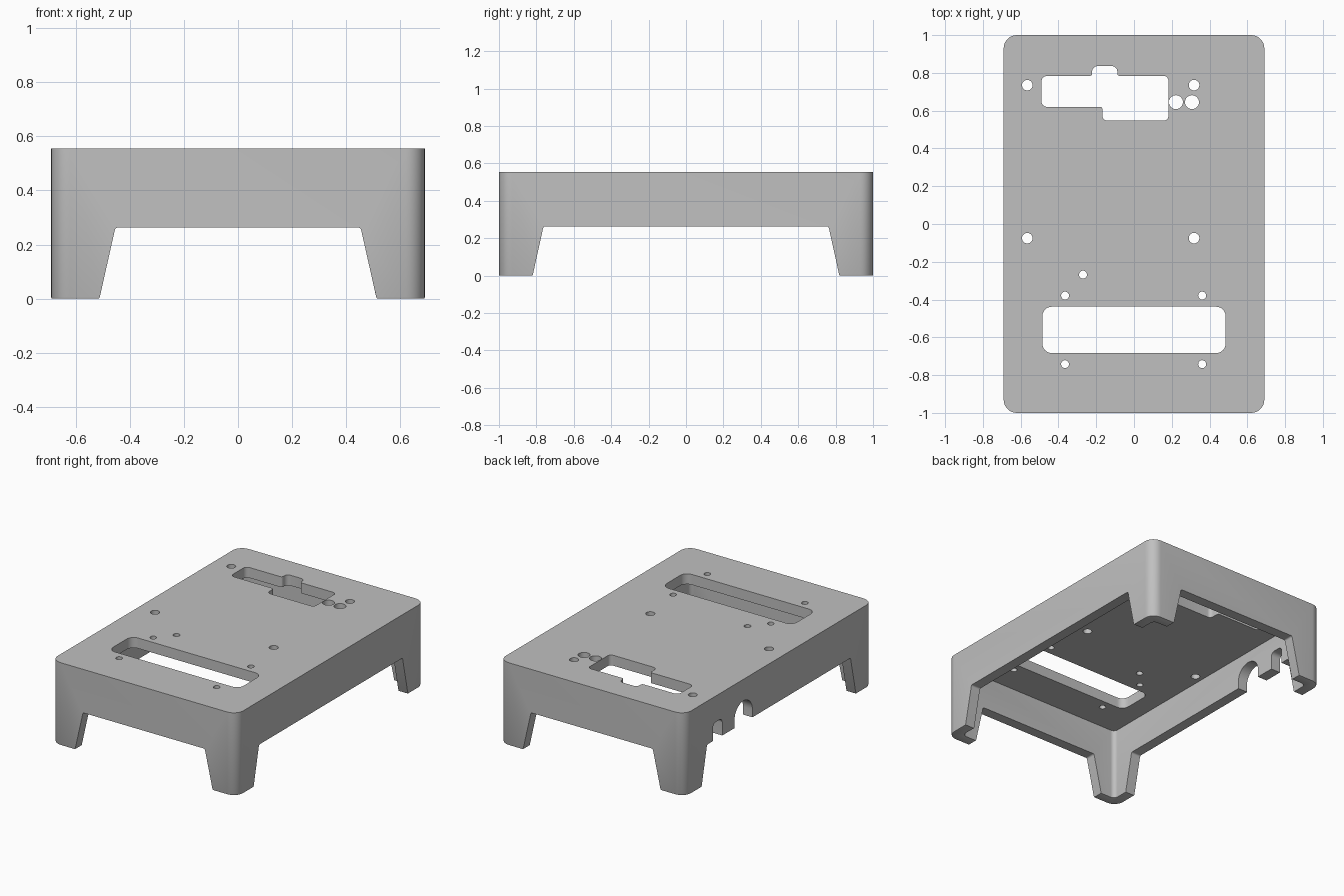
import bpy, bmesh, math
from mathutils import Vector

if "Cube" in bpy.data.objects:
    bpy.data.objects.remove(bpy.data.objects["Cube"], do_unlink=True)

W, L, H = 0.69, 1.0, 0.555      # half width, half length, height
WALL, PLATE = 0.07, 0.07
RAIL = 0.263                    # underside of the side walls


def fillet(corners, steps=8):
    """Round each (x, y, radius) corner of an outline."""
    out = []
    for i, (x, y, r) in enumerate(corners):
        p = Vector((x, y))
        a = (Vector(corners[i - 1][:2]) - p).normalized()
        b = (Vector(corners[(i + 1) % len(corners)][:2]) - p).normalized()
        if r == 0:
            out.append(p)
            continue
        half = a.angle(b) / 2
        t = r / math.tan(half)
        c = p + (a + b).normalized() * (r / math.sin(half))
        u, v = (p + a * t - c).normalized(), (p + b * t - c).normalized()
        turn = math.pi - 2 * half
        for k in range(steps + 1):
            f = k / steps
            arc = u * math.sin((1 - f) * turn) + v * math.sin(f * turn)
            out.append(c + arc * (r / math.sin(turn)))
    return out


def rect(x0, x1, y0, y1, r):
    return fillet([(x0, y0, r), (x1, y0, r), (x1, y1, r), (x0, y1, r)])


def circle(x, y, r, n=28):
    return [Vector((x + r * math.cos(math.tau * k / n),
                    y + r * math.sin(math.tau * k / n))) for k in range(n)]


def prism(name, outline, lo, hi, axis="z"):
    """Extrude an outline between two positions on an axis."""
    place = {"z": lambda p, w: (p.x, p.y, w),
             "y": lambda p, w: (p.x, w, p.y),
             "x": lambda p, w: (w, p.x, p.y)}[axis]
    bm = bmesh.new()
    ends = [[bm.verts.new(place(p, w)) for p in outline] for w in (lo, hi)]
    for ring in ends:
        bm.faces.new(ring)
    n = len(outline)
    for i in range(n):
        j = (i + 1) % n
        bm.faces.new((ends[0][i], ends[0][j], ends[1][j], ends[1][i]))
    bmesh.ops.recalc_face_normals(bm, faces=bm.faces)
    me = bpy.data.meshes.new(name)
    bm.to_mesh(me)
    bm.free()
    ob = bpy.data.objects.new(name, me)
    bpy.context.collection.objects.link(ob)
    return ob


def leg_gap(foot, top):
    """Tapered opening between two legs."""
    slope = (foot - top) / RAIL
    low = foot + slope * 0.1
    return fillet([(-low, -0.1, 0), (low, -0.1, 0),
                   (top, RAIL, 0.012), (-top, RAIL, 0.012)], 4)


# Outer body
body = prism("case_shell", rect(-W, W, -L, L, 0.07), 0, H)

# Hollow inside and leg openings
cutters = [
    prism("hollow_cutter", rect(-W + WALL, W - WALL, -L + WALL, L - WALL, 0.03),
          -0.1, H - PLATE),
    prism("front_gap_cutter", leg_gap(0.512, 0.453), -2, 2, "y"),
    prism("side_gap_cutter", leg_gap(0.82, 0.762), -2, 2, "x"),
]

# Cable arch and notch in the right wall
for name, y0, y1, top, r in (("arch_cutter", 0.28, 0.47, 0.41, 0.094),
                             ("notch_cutter", 0.6, 0.7, 0.38, 0.03)):
    shape = fillet([(y0, 0.2, 0), (y1, 0.2, 0), (y1, top, r), (y0, top, r)])
    cutters.append(prism(name, shape, -0.8, -0.58, "x"))

# Front display slot and stepped rear slot
cutters.append(prism("display_slot_cutter",
                     rect(-0.485, 0.485, -0.683, -0.438, 0.05), 0.4, 0.7))
stepped = [(-0.49, 0.62, 0.03), (-0.167, 0.62, 0.012), (-0.167, 0.547, 0.025),
           (0.182, 0.547, 0.025), (0.182, 0.784, 0.025), (-0.088, 0.784, 0.012),
           (-0.088, 0.836, 0.03), (-0.222, 0.836, 0.03), (-0.222, 0.784, 0.012),
           (-0.49, 0.784, 0.03)]
cutters.append(prism("stepped_slot_cutter", fillet(stepped, 6), 0.4, 0.7))

# Round holes in the top plate
holes = [(x, y, 0.028) for x in (-0.565, 0.318) for y in (0.735, -0.075)]
holes += [(x, y, 0.021) for x in (-0.365, 0.361) for y in (-0.379, -0.742)]
holes += [(0.222, 0.645, 0.037), (0.307, 0.645, 0.037), (-0.27, -0.268, 0.021)]
for hole in holes:
    cutters.append(prism("hole_cutter", circle(*hole), 0.4, 0.7))

for cutter in cutters:
    cutter.hide_render = True
    mod = body.modifiers.new(cutter.name, "BOOLEAN")
    mod.operation, mod.solver, mod.object = "DIFFERENCE", "EXACT", cutter

# Bake the cuts and remove the cutters
deps = bpy.context.evaluated_depsgraph_get()
baked = bpy.data.meshes.new_from_object(body.evaluated_get(deps))
body.modifiers.clear()
body.data = baked
for cutter in cutters:
    bpy.data.objects.remove(cutter, do_unlink=True)

# Softened feet
bm = bmesh.new()
bm.from_mesh(baked)
feet = [e for e in bm.edges if all(abs(v.co.z) < 0.001 for v in e.verts)]
bmesh.ops.bevel(bm, geom=feet, offset=0.009, segments=2, profile=0.5,
                affect="EDGES", clamp_overlap=True)
bm.to_mesh(baked)
bm.free()

# Plain grey plastic
grey = bpy.data.materials.new("grey_plastic")
grey.use_nodes = True
colour = (0.53, 0.53, 0.53, 1)
grey.diffuse_color = colour
grey.node_tree.nodes["Principled BSDF"].inputs["Base Color"].default_value = colour
baked.materials.clear()
baked.materials.append(grey)
for poly in baked.polygons:
    poly.material_index = 0

bpy.ops.object.select_all(action="DESELECT")
body.select_set(True)
bpy.context.view_layer.objects.active = body
bpy.ops.object.shade_smooth_by_angle(angle=math.radians(35))
